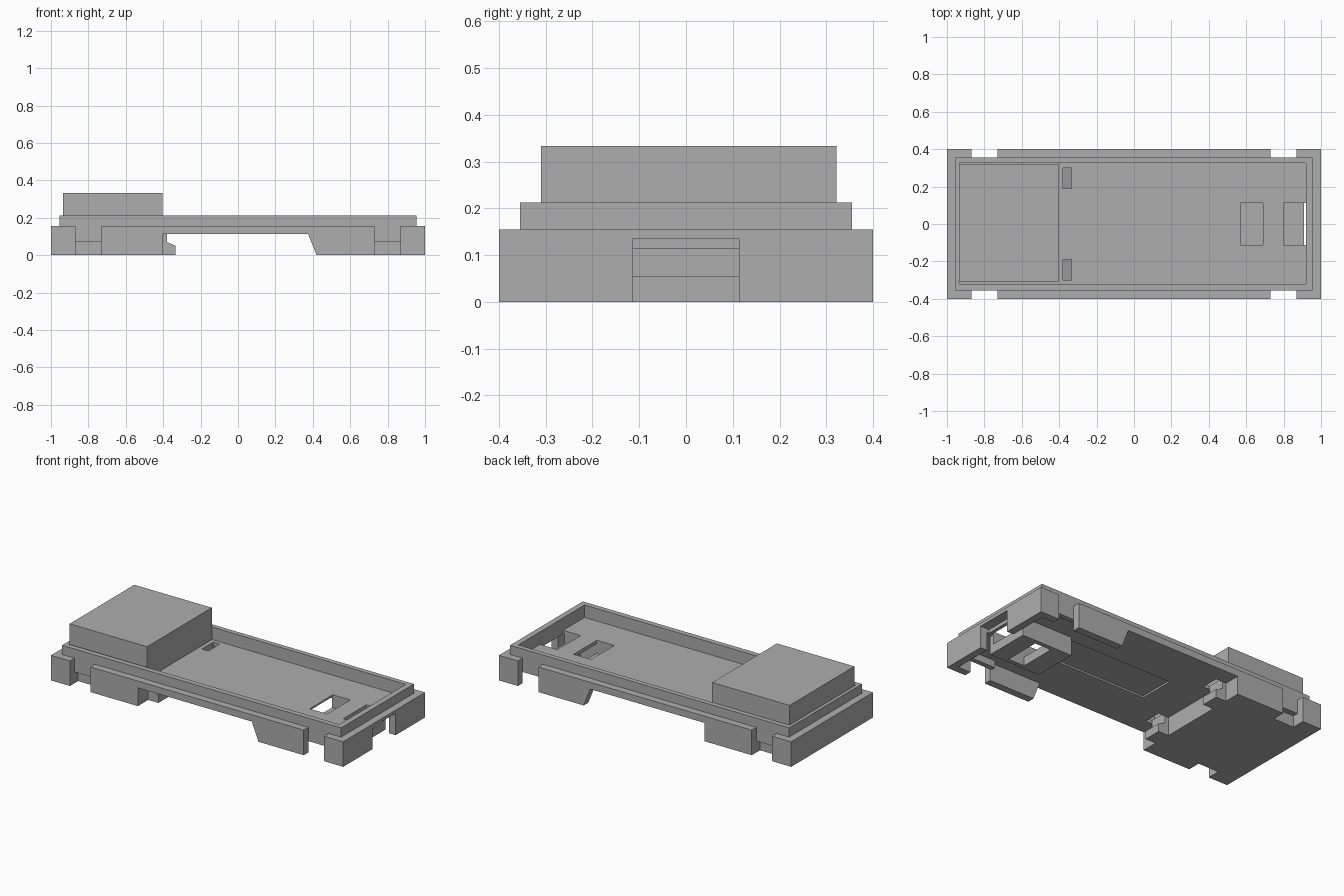
import bpy
import bmesh

cube = bpy.data.objects.get("Cube")
if cube:
    bpy.data.objects.remove(cube, do_unlink=True)

grey = bpy.data.materials.new("plain_grey")
grey.use_nodes = True
grey.diffuse_color = (0.42, 0.42, 0.42, 1)
grey.node_tree.nodes["Principled BSDF"].inputs["Base Color"].default_value = grey.diffuse_color


def finish(name, bm):
    bmesh.ops.recalc_face_normals(bm, faces=bm.faces)
    mesh = bpy.data.meshes.new(name)
    bm.to_mesh(mesh)
    bm.free()
    mesh.materials.append(grey)
    obj = bpy.data.objects.new(name, mesh)
    bpy.context.collection.objects.link(obj)
    return obj


def box(name, x, y, z):
    bm = bmesh.new()
    bmesh.ops.create_cube(bm, size=1)
    for v in bm.verts:
        v.co = [r[0] if c < 0 else r[1] for c, r in zip(v.co, (x, y, z))]
    return finish(name, bm)


def profile(name, points, y):
    """Extrude an x-z outline across a y range."""
    bm = bmesh.new()
    face = bm.faces.new([bm.verts.new((px, y[0], pz)) for px, pz in points])
    new = bmesh.ops.extrude_face_region(bm, geom=[face])["geom"]
    moved = [g for g in new if isinstance(g, bmesh.types.BMVert)]
    bmesh.ops.translate(bm, verts=moved, vec=(0, y[1] - y[0], 0))
    return finish(name, bm)


def cut(obj, *ranges):
    for x, y, z in ranges:
        cutter = box("cutter", x, y, z)
        cutter.hide_render = True
        mod = obj.modifiers.new("cut", "BOOLEAN")
        mod.operation = "DIFFERENCE"
        mod.solver = "EXACT"
        mod.object = cutter
        bpy.context.view_layer.objects.active = obj
        bpy.ops.object.modifier_apply(modifier=mod.name)
        bpy.data.objects.remove(cutter, do_unlink=True)


def mirrored(r, side):
    return tuple(sorted(side * v for v in r))


SLOT = (-0.113, 0.113)      # strap slot width
HOOK = (0.19, 0.30)         # hook position across
CEIL, FLOOR, LEDGE, RIM = 0.113, 0.135, 0.155, 0.212

# Tray floor with strap holes, hook holes and a strap groove beneath
floor = box("tray_floor", (-0.94, 0.94), (-0.34, 0.34), (CEIL, FLOOR))
cut(floor,
    ((0.57, 0.69), SLOT, (0, 0.2)),
    ((0.80, 0.92), SLOT, (0, 0.2)),
    ((-0.16, 0.58), SLOT, (0, 0.124)),
    *[((-0.38, -0.335), mirrored(HOOK, s), (0, 0.2)) for s in (-1, 1)])

# Raised rim around the tray
rim = box("tray_rim", (-0.955, 0.955), (-0.355, 0.355), (CEIL, RIM))
cut(rim, ((-0.935, 0.92), (-0.322, 0.325), (0, 0.3)),
    ((0.9, 1.1), SLOT, (0, FLOOR)))

# Solid base under the compartment, with side pockets
base = box("compartment_base", (-1, -0.405), (-0.4, 0.4), (0, LEDGE))
for s in (-1, 1):
    cut(base, ((-0.87, -0.73), mirrored((0.355, 0.5), s), (-0.1, 0.3)),
        ((-0.87, -0.73), mirrored((0.32, 0.5), s), (-0.1, 0.07)))
cut(base, ((-0.935, -0.3), (-0.322, 0.325), (FLOOR, 0.3)))
box("compartment_block", (-0.935, -0.405), (-0.31, 0.322), (0.1, 0.333))

# End wall with the strap opening
end_wall = box("end_wall", (0.92, 1), (-0.4, 0.4), (0, LEDGE))
cut(end_wall, ((0.9, 1.1), SLOT, (-0.1, FLOOR)),
    ((0.9, 0.955), (-0.355, 0.355), (-0.1, CEIL)),
    ((0.9, 0.93), (-0.325, 0.325), (0.1, 0.3)))

# Strap guide below the floor
guide = box("strap_guide", (0.565, 0.91), (-0.14, 0.14), (0, CEIL))
cut(guide, ((0.5, 1), SLOT, (0.055, 0.2)),
    ((0.69, 0.80), SLOT, (-0.1, 0.1)))

for s, side in ((-1, "front"), (1, "back")):
    # Side skirts with the arch cut out of the lower edge
    profile(side + "_skirt",
            [(-0.73, 0), (-0.405, 0), (-0.405, CEIL), (0.375, CEIL),
             (0.42, 0), (0.73, 0), (0.73, LEDGE), (-0.73, LEDGE)],
            mirrored((0.355, 0.4), s))
    box(side + "_corner", (0.87, 0.98), mirrored((0.355, 0.4), s), (0, LEDGE))
    box(side + "_notch_wall", (0.72, 0.88), mirrored((0.325, 0.355), s), (0.07, 0.14))
    # Catch hooks below the floor holes
    profile(side + "_hook",
            [(-0.41, 0), (-0.335, 0), (-0.335, 0.05), (-0.38, 0.07),
             (-0.38, CEIL), (-0.41, CEIL)],
            mirrored(HOOK, s))
